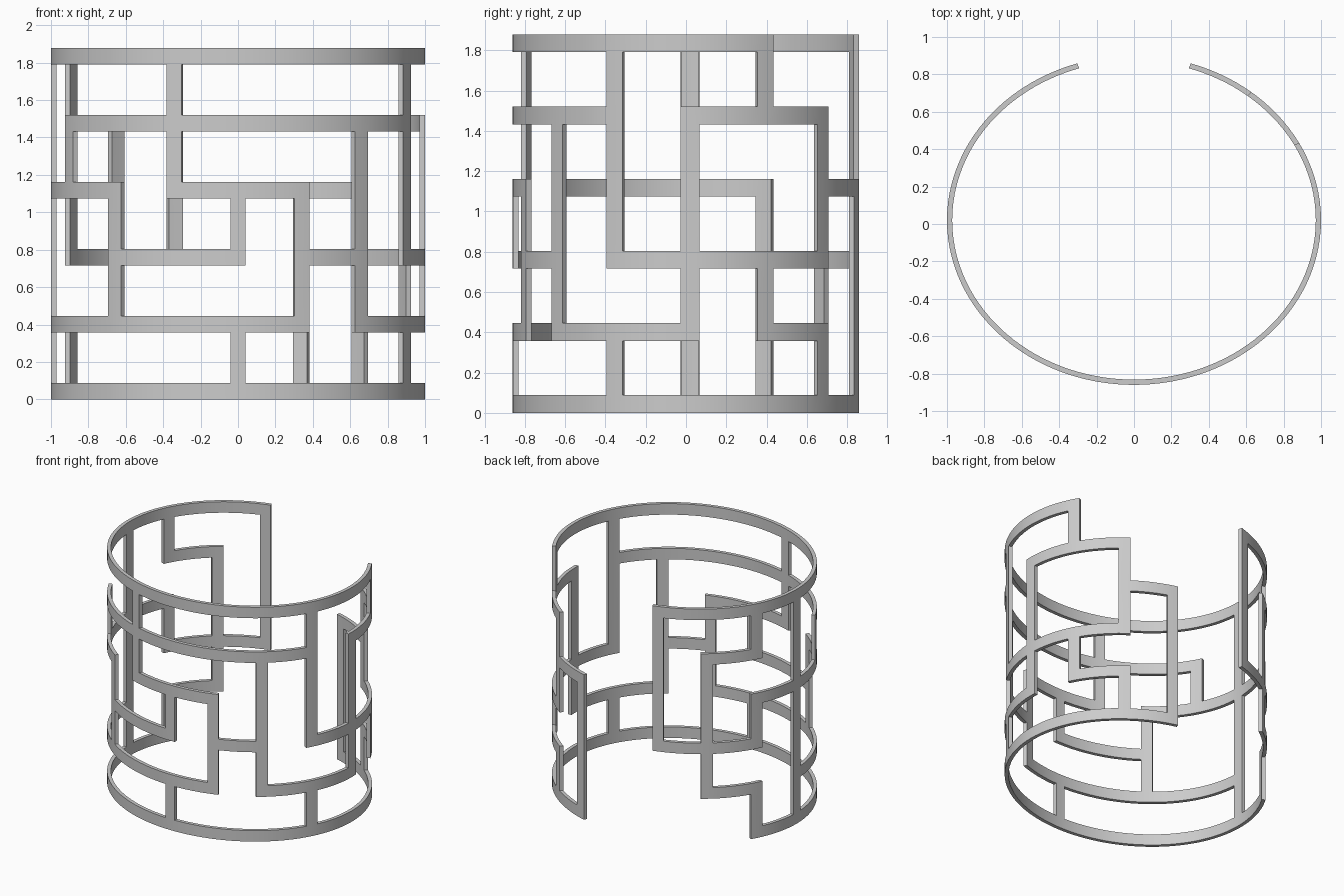
import bpy, bmesh, math

if "Cube" in bpy.data.objects:
    bpy.data.objects.remove(bpy.data.objects["Cube"])

# Oval wall: outer half-axes, centre offset, wall thickness
A, B, CY, T = 1.0, 0.88, 0.02, 0.028
STEP, HALF = 22.5, 2.65          # column spacing and half bar width (degrees)
PITCH, BAR = 0.358, 0.088        # level spacing and bar height

# Lattice layout: columns -7..7 (0 = front centre, + = right), levels 0..5
bands = {
    0: [(-5, 7)],
    1: [(-6, -5), (-4, 1), (2, 4), (5, 6)],
    2: [(-7, -5), (-2, 0), (1, 2), (3, 6)],
    3: [(-5, -2), (-1, 1), (6, 7)],
    4: [(-6, -5), (-3, 3), (4, 6)],
    5: [(-7, 5)],
}
posts = {
    -7: [(2, 5)], -6: [(1, 4)], -5: [(0, 1), (2, 3), (4, 5)], -4: [(0, 5)],
    -3: [(3, 4)], -2: [(1, 3)], -1: [(3, 5)], 0: [(0, 1), (2, 3)],
    1: [(1, 3)], 2: [(1, 4)], 3: [(0, 1), (2, 5)], 4: [(1, 4)],
    5: [(1, 2), (4, 5)], 6: [(0, 1), (2, 4)], 7: [(0, 3)],
}

# Angle and height lines; every bar edge falls on a grid line
angles = []
for c in range(-7, 8):
    a = c * STEP
    angles += [a - HALF, a, a + HALF]
    if c < 7:
        gap = STEP - 2 * HALF
        angles += [a + HALF + gap * i / 6 for i in range(1, 6)]
heights = [z for k in range(6) for z in (k * PITCH, k * PITCH + BAR)]
PER = 8                          # grid cells per column step


def fill(cells, c0, c1, k0, k1):
    """Mark the cells from column c0 to c1 and level k0 to k1, bars included."""
    for i in range((c0 + 7) * PER, (c1 + 7) * PER + 2):
        for j in range(2 * k0, 2 * k1 + 1):
            cells.add((i, j))


def wall_point(i, j, inner):
    t = math.radians(angles[i])
    s, c = math.sin(t), math.cos(t)
    a, b = (A - T, B - T) if inner else (A, B)
    r = 1 / math.hypot(s / a, c / b)
    return (r * s, CY - r * c, heights[j])


cells = set()
for k, runs in bands.items():
    for c0, c1 in runs:
        fill(cells, c0, c1, k, k)
for c, runs in posts.items():
    for k0, k1 in runs:
        fill(cells, c, c, k0, k1)

# Solid lattice: outer skin, inner skin and edge walls
bm = bmesh.new()
verts = {}


def vert(i, j, inner):
    key = (i, j, inner)
    if key not in verts:
        verts[key] = bm.verts.new(wall_point(i, j, inner))
    return verts[key]


for i, j in sorted(cells):
    ring = [(i, j), (i + 1, j), (i + 1, j + 1), (i, j + 1)]
    bm.faces.new([vert(*p, False) for p in ring])
    bm.faces.new([vert(*p, True) for p in reversed(ring)])
    sides = [(i, j - 1), (i + 1, j), (i, j + 1), (i - 1, j)]
    for n, nb in enumerate(sides):
        if nb not in cells:
            p, q = ring[n], ring[(n + 1) % 4]
            bm.faces.new([vert(*q, False), vert(*p, False),
                          vert(*p, True), vert(*q, True)])
bmesh.ops.recalc_face_normals(bm, faces=bm.faces)

mesh = bpy.data.meshes.new("cuff_lattice")
bm.to_mesh(mesh)
bm.free()
cuff = bpy.data.objects.new("cuff_lattice", mesh)
bpy.context.collection.objects.link(cuff)
bpy.context.view_layer.objects.active = cuff
cuff.select_set(True)
bpy.ops.object.shade_smooth_by_angle(angle=math.radians(30))
